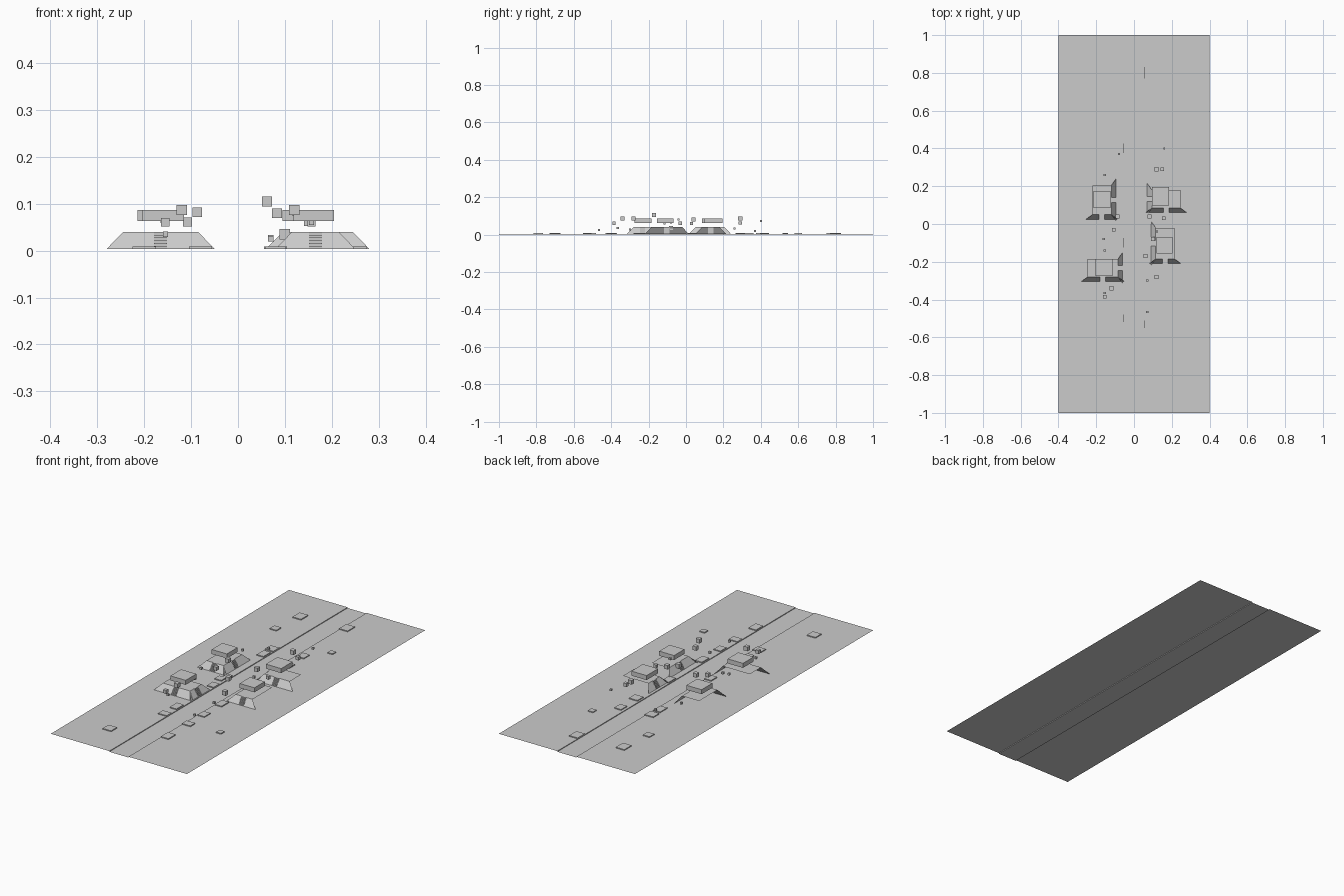
import bpy

G = 0.004   # level of the side plains
T = 0.04    # level of the terraces


def mesh(name, verts, faces):
    me = bpy.data.meshes.new(name)
    me.from_pydata(verts, [], faces)
    ob = bpy.data.objects.new(name, me)
    bpy.context.collection.objects.link(ob)
    return ob


def box(name, x0, x1, y0, y1, z0, z1):
    v = [(x, y, z) for z in (z0, z1) for x, y in ((x0, y0), (x1, y0), (x1, y1), (x0, y1))]
    f = [(3, 2, 1, 0), (4, 5, 6, 7), (0, 1, 5, 4), (1, 2, 6, 5), (2, 3, 7, 6), (3, 0, 4, 7)]
    return mesh(name, v, f)


def cube(name, x, y, z, s):
    h = s / 2
    return box(name, x - h, x + h, y - h, y + h, z - h, z + h)


# ground sheet with a shallow channel down the middle
prof = [(-.4, G), (-.056, G), (-.056, 0), (.056, 0), (.056, G), (.4, G)]
mesh("ground", [(x, y, z) for y in (-1, 1) for x, z in prof],
     [(i, i + 1, i + 7, i + 6) for i in range(5)])


def skirt(name, a, b, place):
    """Flared slope from a to b with a stair in a central gap."""
    m, g, fl = (a + b) / 2, .014, .035
    v = [place(*p) for p in (
        (a - fl, 1, G), (m - g, 1, G), (m - g, 0, T), (a, 0, T),
        (m + g, 1, G), (b + fl, 1, G), (b, 0, T), (m + g, 0, T))]
    mesh(name + "_slope", v, [(0, 1, 2, 3), (4, 5, 6, 7)])
    n, sv = 6, []
    for i in range(n):
        t = 1 - i / n
        for z in (G + (T - G) * i / n, G + (T - G) * (i + 1) / n):
            sv += [place(m - g, t, z), place(m + g, t, z)]
    sv += [place(m - g, 0, T), place(m + g, 0, T)]
    mesh(name + "_stairs", sv, [(2 * i, 2 * i + 1, 2 * i + 3, 2 * i + 2) for i in range(2 * n)])


# terraces: plateau (x0, x1, y0, y1), floating block (x0, x1, y0, y1)
terraces = [
    ((-.22, -.12, .05, .205), (-.214, -.125, .085, .175)),
    ((.095, .245, .085, .18), (.095, .185, .098, .195)),
    ((-.245, -.085, -.28, -.185), (-.205, -.115, -.275, -.185)),
    ((.115, .215, -.185, -.02), (.118, .205, -.155, -.068)),
]
for (x0, x1, y0, y1), b in terraces:
    mesh("terrace_top", [(x0, y0, T), (x1, y0, T), (x1, y1, T), (x0, y1, T)], [(0, 1, 2, 3)])
    skirt("front", x0, x1, lambda u, w, z: (u, y0 - .025 * w, z))
    xi, s = (x1, 1) if x0 < 0 else (x0, -1)
    skirt("inner", y0, y1, lambda u, w, z: (xi + s * .025 * w, u, z))
    box("floating_block", *b, .063, .087)

# floating cubes
for x, y, z, s in [
        (.062, -.17, .105, .021), (.12, -.28, .087, .022), (.12, .29, .086, .022),
        (.15, .29, .062, .018), (.16, .4, .073, .01), (-.12, -.34, .087, .022),
        (-.155, -.385, .061, .018), (-.108, -.03, .061, .019), (-.087, .04, .082, .021),
        (.083, .04, .08, .021), (.157, .03, .06, .017), (.1, -.08, .035, .022)]:
    cube("floating_cube", x, y, z, s)
for x, y, z in [(-.16, -.08, .065), (.122, -.04, .08), (.07, -.3, .028), (.07, -.465, .025),
                (-.155, .26, .033), (-.08, .37, .02), (-.155, -.365, .035),
                (.157, -.115, .06), (-.155, -.14, .035)]:
    cube("small_cube", x, y, z, .011)

# low blocks scattered on the plains: centre x, y, width, depth
for x, y, w, d in [
        (-.18, .78, .05, .06), (.08, .8, .05, .06), (.18, .53, .03, .03), (-.2, -.79, .05, .05),
        (.08, -.7, .045, .06), (.26, -.52, .03, .03), (-.2, .6, .04, .04), (-.08, .4, .05, .05),
        (.09, .42, .04, .05), (-.08, .33, .04, .06), (.09, .29, .05, .05), (.08, -.4, .04, .05),
        (.08, -.53, .05, .04), (-.08, -.4, .04, .06), (-.08, -.5, .05, .04), (.08, -.25, .04, .06),
        (-.075, -.1, .04, .05), (.08, .03, .04, .06), (-.075, .02, .03, .04), (-.09, -.02, .04, .04)]:
    box("low_block", x - w / 2, x + w / 2, y - d / 2, y + d / 2, G, .009)
